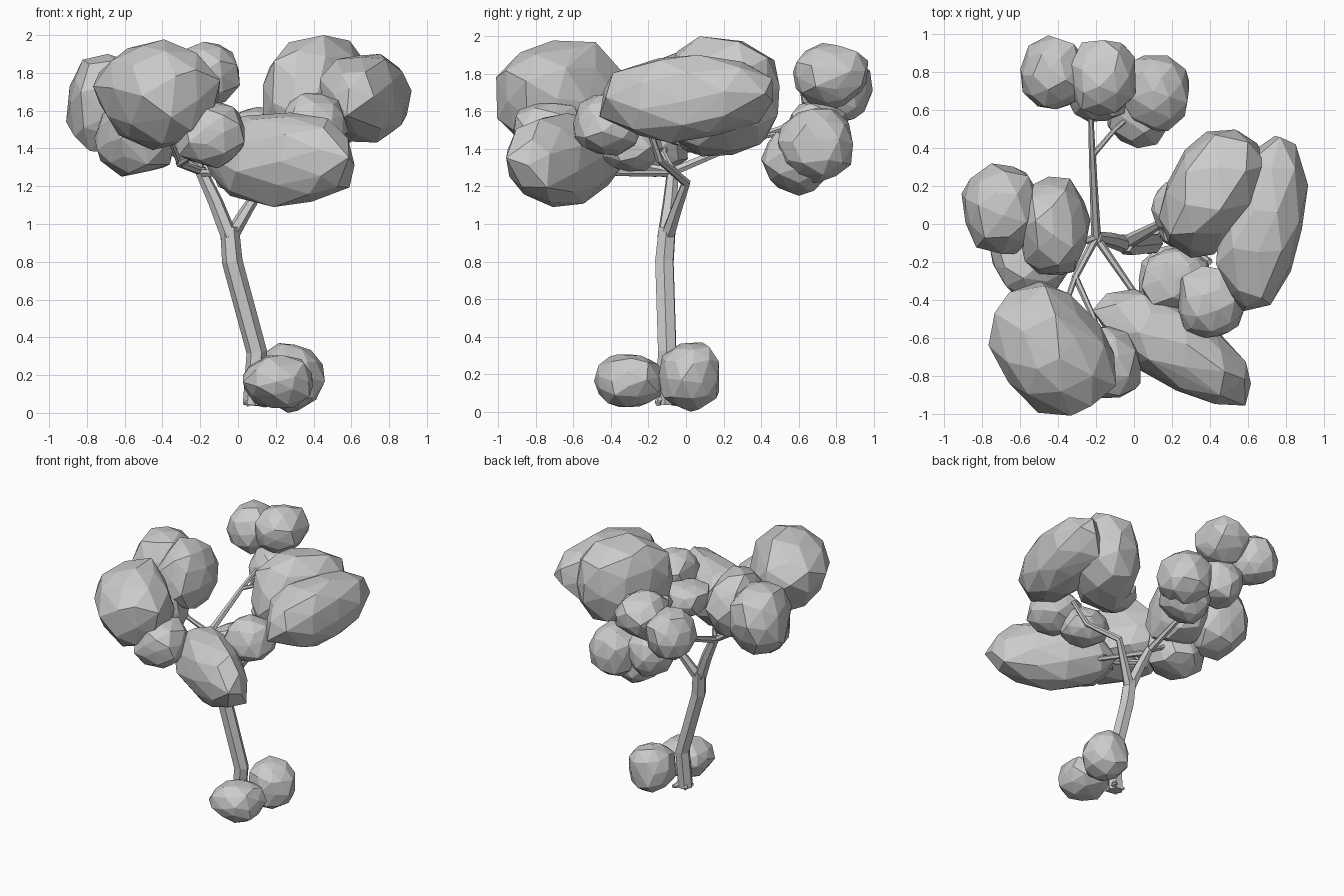
import bpy, bmesh, random
from math import radians
from mathutils import Vector, Euler

if "Cube" in bpy.data.objects:
    bpy.data.objects.remove(bpy.data.objects["Cube"])

random.seed(7)


def limb(name, pts):
    """Tapered faceted tube; pts = (x, y, z, radius)."""
    cu = bpy.data.curves.new(name, 'CURVE')
    cu.dimensions = '3D'
    cu.bevel_depth = 1.0
    cu.bevel_resolution = 1
    cu.use_fill_caps = True
    sp = cu.splines.new('POLY')
    sp.points.add(len(pts) - 1)
    for p, (x, y, z, r) in zip(sp.points, pts):
        p.co = (x, y, z, 1)
        p.radius = r
    sp.use_smooth = False
    ob = bpy.data.objects.new(name, cu)
    bpy.context.collection.objects.link(ob)


def clump(name, c, r, rot=(0, 0, 0)):
    """Lumpy flat-faced ellipsoid with given centre, half sizes and rotation."""
    bm = bmesh.new()
    bmesh.ops.create_icosphere(bm, subdivisions=2, radius=1)
    turn = Euler([random.uniform(0, 6) for _ in range(3)])
    for v in bm.verts:
        v.co.rotate(turn)
        v.co /= sum(abs(a) ** 2.35 for a in v.co) ** (1 / 2.35)   # slightly boxy
        v.co *= random.uniform(0.95, 1.04)
        v.co += Vector([random.uniform(-.07, .07) for _ in range(3)])
    # fit exactly to the requested half sizes
    lo = [min(v.co[i] for v in bm.verts) for i in range(3)]
    hi = [max(v.co[i] for v in bm.verts) for i in range(3)]
    e = Euler([radians(a) for a in rot])
    for v in bm.verts:
        p = Vector([((v.co[i] - lo[i]) / (hi[i] - lo[i]) * 2 - 1) * r[i] for i in range(3)])
        p.rotate(e)
        v.co = p
    # convex hull keeps the chunky cut-stone look
    res = bmesh.ops.convex_hull(bm, input=bm.verts)
    junk = {g for g in res['geom_interior'] + res['geom_unused'] if isinstance(g, bmesh.types.BMVert)}
    bmesh.ops.delete(bm, geom=list(junk), context='VERTS')
    bmesh.ops.recalc_face_normals(bm, faces=bm.faces)
    me = bpy.data.meshes.new(name)
    bm.to_mesh(me)
    bm.free()
    ob = bpy.data.objects.new(name, me)
    ob.location = c
    bpy.context.collection.objects.link(ob)


# trunk and the two main limbs
limb("trunk", [(.08, -.11, .04, .055), (.10, -.10, .32, .055),
               (-.03, -.115, .8, .055), (-.045, -.10, .98, .05)])
limb("left_limb", [(-.045, -.11, .93, .045), (-.12, -.085, 1.12, .04), (-.20, -.07, 1.29, .032)])
limb("right_limb", [(-.04, -.10, .93, .04), (.05, -.05, 1.08, .032), (.14, 0, 1.22, .026),
                    (.32, -.14, 1.34, .02), (.4, -.2, 1.52, .016)])

# branches spreading from the upper hub
limb("back_branch", [(-.20, -.07, 1.28, .026), (-.22, .36, 1.46, .018), (-.23, .62, 1.55, .013)])
limb("back_twig", [(-.22, .36, 1.46, .015), (-.1, .5, 1.48, .013), (.08, .66, 1.45, .012)])
limb("front_branch", [(-.20, -.07, 1.27, .022), (0, -.36, 1.27, .017), (.1, -.55, 1.32, .014)])
limb("front_left_branch", [(-.20, -.07, 1.28, .022), (-.31, -.28, 1.32, .02), (-.21, -.5, 1.38, .015), (-.16, -.7, 1.45, .012)])
limb("front_left_twig", [(-.31, -.28, 1.32, .016), (-.38, -.48, 1.5, .013)])
limb("left_branch", [(-.20, -.07, 1.28, .02), (-.35, -.12, 1.38, .016), (-.55, -.05, 1.55, .013)])

# short root stubs under the trunk
for i, (x, y) in enumerate([(.05, -.14), (.12, -.15), (.05, -.07), (.13, -.06)]):
    limb(f"root_{i}", [(.09, -.105, .1, .025), (x, y, .05, .018), (x * 1.2, y, .04, .012)])

# low shrubs beside the trunk foot
clump("front_shrub", (.21, -.295, .165), (.185, .195, .14))
clump("side_shrub", (.285, .015, .185), (.175, .16, .185))

# foliage: back cluster
clump("back_foliage_a", (-.43, .80, 1.72), (.17, .195, .18))
clump("back_foliage_b", (-.17, .77, 1.79), (.18, .20, .175))
clump("back_foliage_c", (.11, .69, 1.42), (.18, .20, .20))
clump("back_foliage_d", (.03, .59, 1.33), (.17, .19, .18))
clump("back_foliage_e", (-.2, .71, 1.49), (.17, .17, .17))

# foliage: left cluster
clump("left_foliage_outer", (-.70, .08, 1.64), (.21, .24, .26))
clump("left_foliage_inner", (-.42, -.01, 1.66), (.19, .26, .25))
clump("left_foliage_low", (-.55, -.19, 1.45), (.21, .2, .2))

# foliage: front cluster
clump("front_left_foliage", (-.44, -.66, 1.685), (.27, .37, .285), (0, -12, 40))
clump("front_small_foliage", (-.155, -.73, 1.47), (.19, .19, .175))
clump("front_long_foliage", (.22, -.65, 1.34), (.475, .205, .25), (0, 0, -32))

# foliage: right cluster
clump("right_high_foliage", (.41, .165, 1.68), (.35, .24, .32), (0, 0, 58))
clump("right_long_foliage", (.67, 0, 1.66), (.215, .47, .235), (0, -5, -12))
clump("right_small_foliage", (.41, -.41, 1.53), (.175, .19, .165))
clump("right_inner_foliage", (.22, -.29, 1.41), (.18, .165, .13))
clump("right_low_foliage", (.26, .08, 1.5), (.17, .15, .13))
